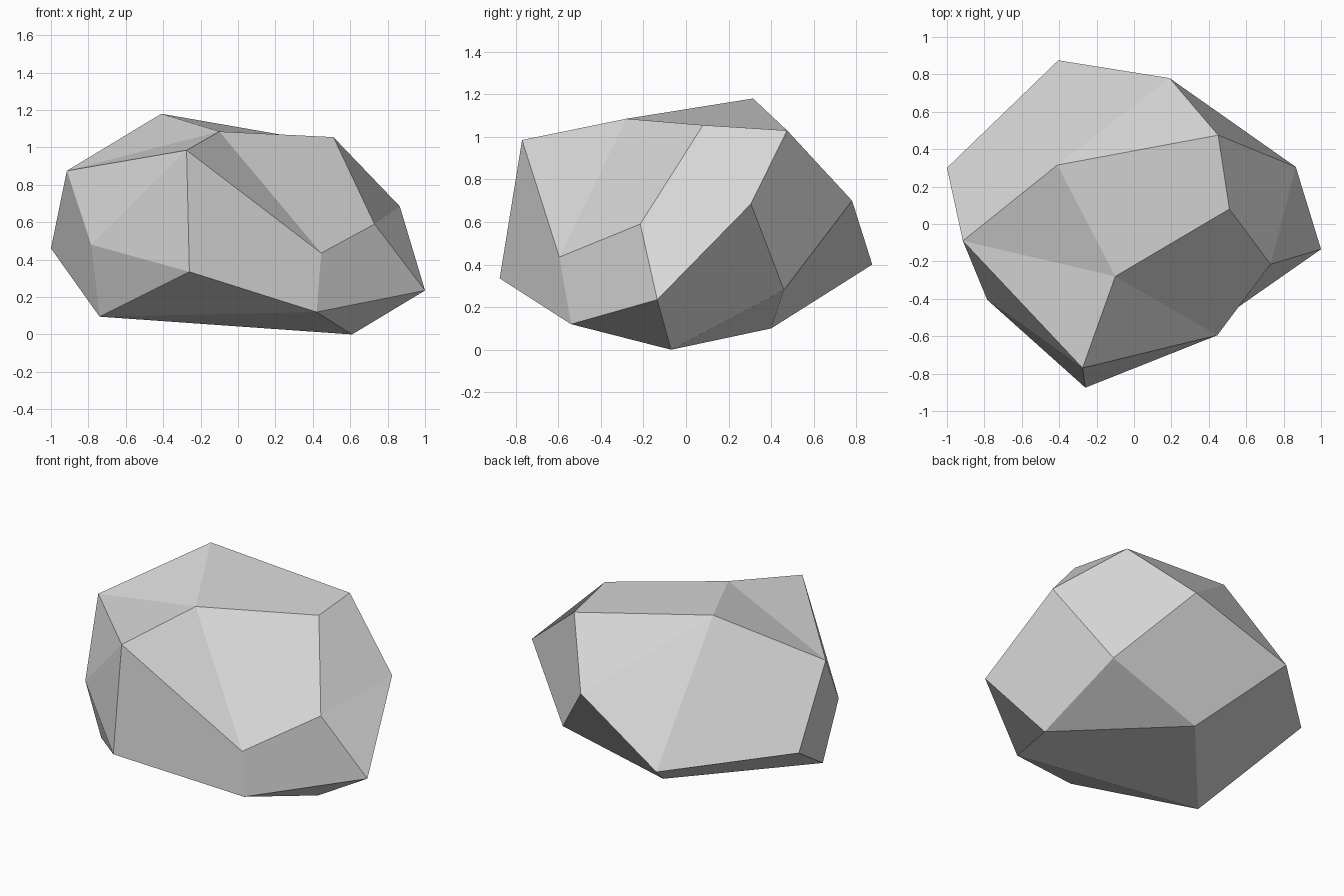
import bpy
import bmesh

default_cube = bpy.data.objects.get("Cube")
if default_cube:
    bpy.data.objects.remove(default_cube, do_unlink=True)

# Stone colour
stone = bpy.data.materials.new("stone_grey")
stone.use_nodes = True
grey = (0.69, 0.69, 0.69, 1)
stone.diffuse_color = grey
shader = next(n for n in stone.node_tree.nodes if n.type == "BSDF_PRINCIPLED")
shader.inputs["Base Color"].default_value = grey

# Corners of the boulder, each named by one letter
corners = {
    # crown
    "A": (-.915, -.09, .875), "B": (-.41, .315, 1.18), "C": (-.1, -.28, 1.085),
    "D": (-.275, -.77, .985), "E": (.45, .475, 1.03), "F": (.51, .08, 1.055),
    # girdle
    "G": (.445, -.595, .435), "H": (.73, -.215, .59), "I": (.865, .305, .685),
    "J": (1, -.135, .235), "N": (-.26, -.875, .335), "O": (-.785, -.405, .48),
    "P": (-1, .3, .46), "Q": (.19, .78, .7), "R": (.54, .46, .28),
    "S": (-.405, .875, .4),
    # foot
    "K": (.42, -.54, .12), "L": (.61, -.07, 0), "M": (-.74, -.31, .095),
    "T": (-.12, .4, .1),
}

# Facets, spelled by their corners; a bent quad folds from its first to third
facets = {
    "crown": "ABC ACD EFCB BQE BSQ APSB",
    "front": "DCG CFHG GKND HJKG DNO ONM",
    "sides": "ADO OMPA FEIH HIJ IJLR QRIE",
    "back": "TSQR RLT TMPS",
    "underside": "LTMK KMN JKL",
}

# Cut the boulder
bm = bmesh.new()
verts = {name: bm.verts.new(position) for name, position in corners.items()}
for group in facets.values():
    for facet in group.split():
        bm.faces.new([verts[letter] for letter in facet])
bmesh.ops.recalc_face_normals(bm, faces=bm.faces[:])

mesh = bpy.data.meshes.new("boulder")
bm.to_mesh(mesh)
bm.free()
mesh.materials.append(stone)
boulder = bpy.data.objects.new("boulder", mesh)
bpy.context.collection.objects.link(boulder)
